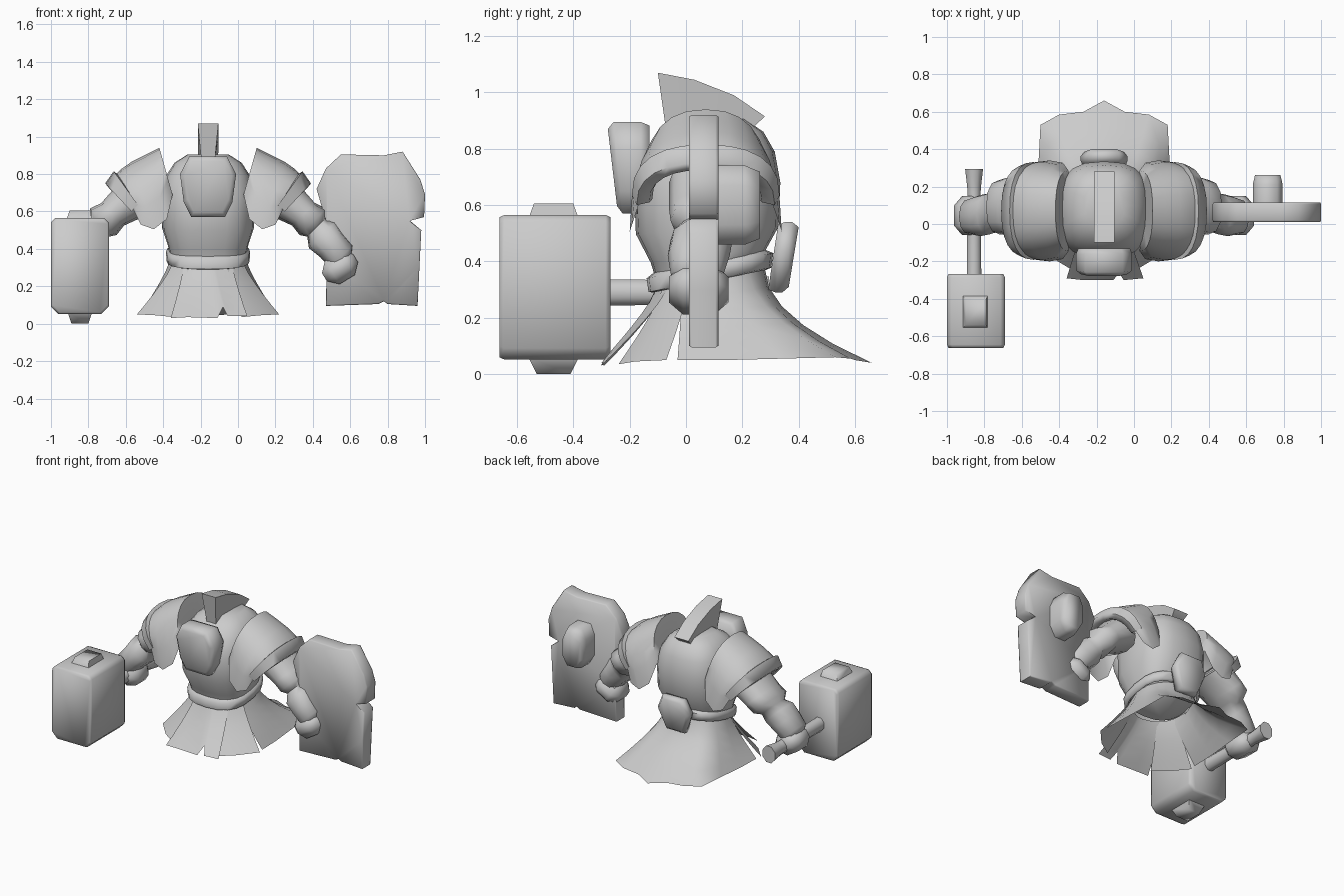
import bpy, bmesh, math
from mathutils import Vector, Matrix

if "Cube" in bpy.data.objects:
    bpy.data.objects.remove(bpy.data.objects["Cube"])

CX = -0.16  # body centre line
grey = bpy.data.materials.new("plain_grey")
grey.diffuse_color = (0.6, 0.6, 0.6, 1)
grey.use_nodes = True
grey.node_tree.nodes["Principled BSDF"].inputs["Base Color"].default_value = grey.diffuse_color


def finish(name, bm):
    bmesh.ops.recalc_face_normals(bm, faces=bm.faces[:])
    me = bpy.data.meshes.new(name)
    bm.to_mesh(me)
    bm.free()
    me.materials.append(grey)
    ob = bpy.data.objects.new(name, me)
    bpy.context.collection.objects.link(ob)
    return ob


def loft(name, rings, closed=True, caps=True):
    """Skin a list of equally long point rows."""
    bm = bmesh.new()
    rows = [[bm.verts.new(p) for p in r] for r in rings]
    n = len(rows[0])
    for a, b in zip(rows, rows[1:]):
        for i in range(n if closed else n - 1):
            j = (i + 1) % n
            bm.faces.new((a[i], a[j], b[j], b[i]))
    if caps:
        bm.faces.new(rows[0])
        bm.faces.new(rows[-1])
    return finish(name, bm)


def bevel_box(name, loc, size, bevel, rot=0.0):
    bm = bmesh.new()
    bmesh.ops.create_cube(bm, size=1)
    bmesh.ops.scale(bm, vec=size, verts=bm.verts)
    bmesh.ops.bevel(bm, geom=bm.edges[:], offset=bevel, segments=1, affect='EDGES')
    bmesh.ops.transform(bm, matrix=Matrix.Translation(loc) @ Matrix.Rotation(rot, 4, 'Y'), verts=bm.verts)
    return finish(name, bm)


def power(v, e):
    return math.copysign(abs(v) ** e, v)


def ellipse(cy, z, rx, ry, tilt=0.0, n=20, e=0.75):
    out = []
    for i in range(n):
        a = 2 * math.pi * i / n
        y = ry * power(math.sin(a), e)
        out.append((CX + rx * power(math.cos(a), e), cy + y, z + tilt * y))
    return out


def rect(x0, x1, y0, y1, z):
    return [(x0, y0, z), (x1, y0, z), (x1, y1, z), (x0, y1, z)]


# Torso, hunched and barrel shaped
loft("torso", [ellipse(*r) for r in (
    (0.08, 0.34, 0.20, 0.18, 0.15), (0.08, 0.42, 0.215, 0.205, 0.12),
    (0.075, 0.51, 0.245, 0.253, 0.05), (0.075, 0.68, 0.25, 0.26),
    (0.085, 0.79, 0.225, 0.23), (0.095, 0.86, 0.18, 0.18), (0.10, 0.905, 0.11, 0.11))])

# Belt band, higher at the back
loft("belt", [ellipse(*r) for r in (
    (0.085, 0.33, 0.205, 0.20, 0.2), (0.085, 0.335, 0.222, 0.218, 0.2),
    (0.085, 0.385, 0.225, 0.225, 0.2), (0.085, 0.40, 0.20, 0.20, 0.2))], caps=False)

# Pouch at the back of the belt
def pouch_row(y, k):
    pts = ((-.08, .54), (.08, .54), (.125, .44), (.07, .29), (-.07, .29), (-.125, .44))
    return [(CX + x * k, y + (z - 0.42) * 0.14, 0.42 + (z - 0.42) * k) for x, z in pts]
loft("back_pouch", [pouch_row(0.31, 0.92), pouch_row(0.335, 1), pouch_row(0.36, 1), pouch_row(0.383, 0.85)])

# Helmet with raised face plate
def helm_row(y, k, lean=0.0):
    pts = ((-.10, .895), (.10, .895), (.15, .80), (.13, .65), (.09, .57), (-.09, .57), (-.13, .65), (-.15, .80))
    return [(CX + x * k, y - (z - 0.57) * lean, 0.74 + (z - 0.74) * k) for x, z in pts]
loft("helmet", [helm_row(-0.13, 0.92), helm_row(-0.16, 1), helm_row(-0.225, 1, 0.1), helm_row(-0.245, 0.84, 0.1)])

# Crest, a fin widening towards the top
low = ((-0.07, 0.86), (0.03, 0.88), (0.12, 0.88), (0.20, 0.84))
high = ((-0.10, 1.07), (0.03, 1.045), (0.17, 0.99), (0.28, 0.915))
loft("crest", [[(CX - .035, a[0], a[1]), (CX + .035, a[0], a[1]), (CX + .055, b[0], b[1]), (CX - .055, b[0], b[1])]
               for a, b in zip(low, high)])

# Skirt panels: (waist angle, bottom x offset, bottom y, bottom z)
def skirt(name, cols):
    rows = []
    for t in (0, 0.2, 0.4, 0.6, 0.8, 1):
        row = []
        for ang, bx, by, bz in cols:
            a = math.radians(ang)
            x, y = 0.205 * math.cos(a), 0.085 + 0.195 * math.sin(a)
            z = 0.335 + 0.2 * (y - 0.085)
            f = t ** (1.2 + 0.8 * max(0, math.sin(a)))
            row.append((CX + x + (bx - x) * t ** 1.2, y + (by - y) * f, z + (bz - z) * t))
        rows.append(row)
    loft(name, rows, closed=False, caps=False)

skirt("back_skirt", [(-30, .37, -.03, .05), (0, .365, .14, .05), (25, .35, .34, .055), (45, .34, .53, .06),
                     (60, .24, .585, .055), (76, .11, .60, .05), (90, 0, .66, .04), (104, -.11, .60, .05),
                     (120, -.24, .585, .055), (135, -.34, .53, .06),
                     (155, -.35, .34, .055), (180, -.365, .14, .05), (210, -.37, -.03, .05)])
skirt("front_skirt", [(-130, -.20, -.29, .03), (-112, -.11, -.30, .035), (-90, .05, -.30, .03), (-82, .08, -.26, .09),
                      (-78, .105, -.30, .04), (-50, .21, -.29, .04)])
for s, side in ((1, "left"), (-1, "right")):
    skirt(side + "_side_skirt", [(-90 + s * 30, s * .18, -.24, .035), (-90 + s * 48, s * .28, -.18, .045),
                                 (-90 + s * 68, s * .38, -.07, .05)])

# Shoulder pads and arms, mirrored about the body centre
def mx(x, s):
    return CX + s * (x - CX)

def arch(s, ax, az, bx, bz, d, n=12):
    out = []
    for i in range(n + 1):
        t = math.pi * i / n
        k = max(0, math.sin(t)) ** 0.8
        out.append((mx(bx + (ax - bx) * k, s), 0.07 + d * power(math.cos(t), .85), bz + (az - bz) * k))
    return out

def arm_ring(s, x, y, z, ry, rn, n=12):
    out = []
    for i in range(n):
        a = 2 * math.pi * i / n
        k = 0.71 * rn * power(math.sin(a), .85)
        out.append((mx(x + k, s), y + ry * power(math.cos(a), .85), z + k))
    return out

for s, side in ((1, "left"), (-1, "right")):
    # Pad: domed inner side, outer shell, open towards the arm
    loft(side + "_shoulder_pad", [arch(s, *r) for r in (
        (.055, .76, .04, .70, .03), (.07, .83, .035, .695, .13),
        (.10, .94, .03, .69, .215), (.17, .905, .06, .56, .257), (.25, .865, .13, .505, .27),
        (.30, .83, .20, .53, .262), (.33, .80, .24, .61, .235))], closed=False, caps=False)
    loft(side + "_pad_rim", [arch(s, *r) for r in (
        (.31, .79, .21, .61, .235), (.345, .815, .215, .635, .262),
        (.39, .75, .25, .60, .245), (.37, .725, .25, .61, .20), (.30, .74, .20, .62, .19))],
        closed=False, caps=False)
    loft(side + "_arm", [arm_ring(s, *r) for r in (
        (.22, .09, .68, .15, .12), (.35, .095, .585, .155, .085),
        (.40, .09, .545, .145, .10), (.42, .08, .515, .10, .07), (.45, .055, .475, .11, .10),
        (.50, .045, .42, .11, .088), (.555, .04, .36, .095, .085), (.565, .04, .31, .07, .06))])
    bevel_box(side + "_fist", (mx(.545, s), .045, .30), (.195, .21, .15), .05, -s * 0.55)

# Hammer head with chamfered edges, studs and handle
def hammer_ring(y, g):
    x0, x1, z0, z1, c = -1 + g, -0.69 - g, .052 + g, .565 - g, .04
    return [(x0 + c, y, z0), (x1 - c, y, z0), (x1, y, z0 + c), (x1, y, z1 - c * .6),
            (x1 - c * .6, y, z1), (x0 + c * .6, y, z1), (x0, y, z1 - c * .6), (x0, y, z0 + c)]
loft("hammer_head", [hammer_ring(-.662, .008), hammer_ring(-.645, 0), hammer_ring(-.285, 0), hammer_ring(-.268, .008)])
loft("hammer_top_stud", [rect(-.92, -.78, -.56, -.38, .55), rect(-.90, -.79, -.54, -.40, .605)])
loft("hammer_bottom_stud", [rect(-.91, -.78, -.56, -.38, .06), rect(-.89, -.80, -.53, -.41, 0)])

def handle_ring(y, r, n=8):
    return [(-.855 + r * math.cos(2 * math.pi * (i + .5) / n), y, .29 + 1.2 * r * math.sin(2 * math.pi * (i + .5) / n))
            for i in range(n)]
loft("hammer_handle", [handle_ring(-.30, .042), handle_ring(.17, .038), handle_ring(.20, .04), handle_ring(.295, .052)])

# Shield slab with notched outline
outline = ((.55, .905), (.78, .90), (.88, .92), (.975, .77), (1.0, .69), (.995, .57), (.92, .55), (.98, .50),
           (.97, .30), (.96, .095), (.80, .105), (.78, .12), (.75, .105), (.47, .095), (.475, .35), (.47, .55),
           (.42, .72), (.47, .83))
def shield_row(y, k):
    return [(.71 + (x - .71) * k, y, .5 + (z - .5) * k) for x, z in outline]
loft("shield", [shield_row(.01, .985), shield_row(.02, 1), shield_row(.105, 1), shield_row(.115, .985)])

# Boss on the rear of the shield
def boss_row(y, k):
    pts = ((-.05, .14), (.05, .14), (.08, .07), (.08, -.07), (.04, -.14), (-.04, -.14), (-.08, -.07), (-.08, .07))
    return [(.715 + x * k, y, .60 + z * k) for x, z in pts]
loft("shield_boss", [boss_row(.10, 1), boss_row(.21, 1), boss_row(.262, .85)])

# Smooth shading with crisp edges
bpy.ops.object.select_all(action='SELECT')
bpy.context.view_layer.objects.active = bpy.data.objects["torso"]
bpy.ops.object.shade_smooth_by_angle(angle=math.radians(75))
